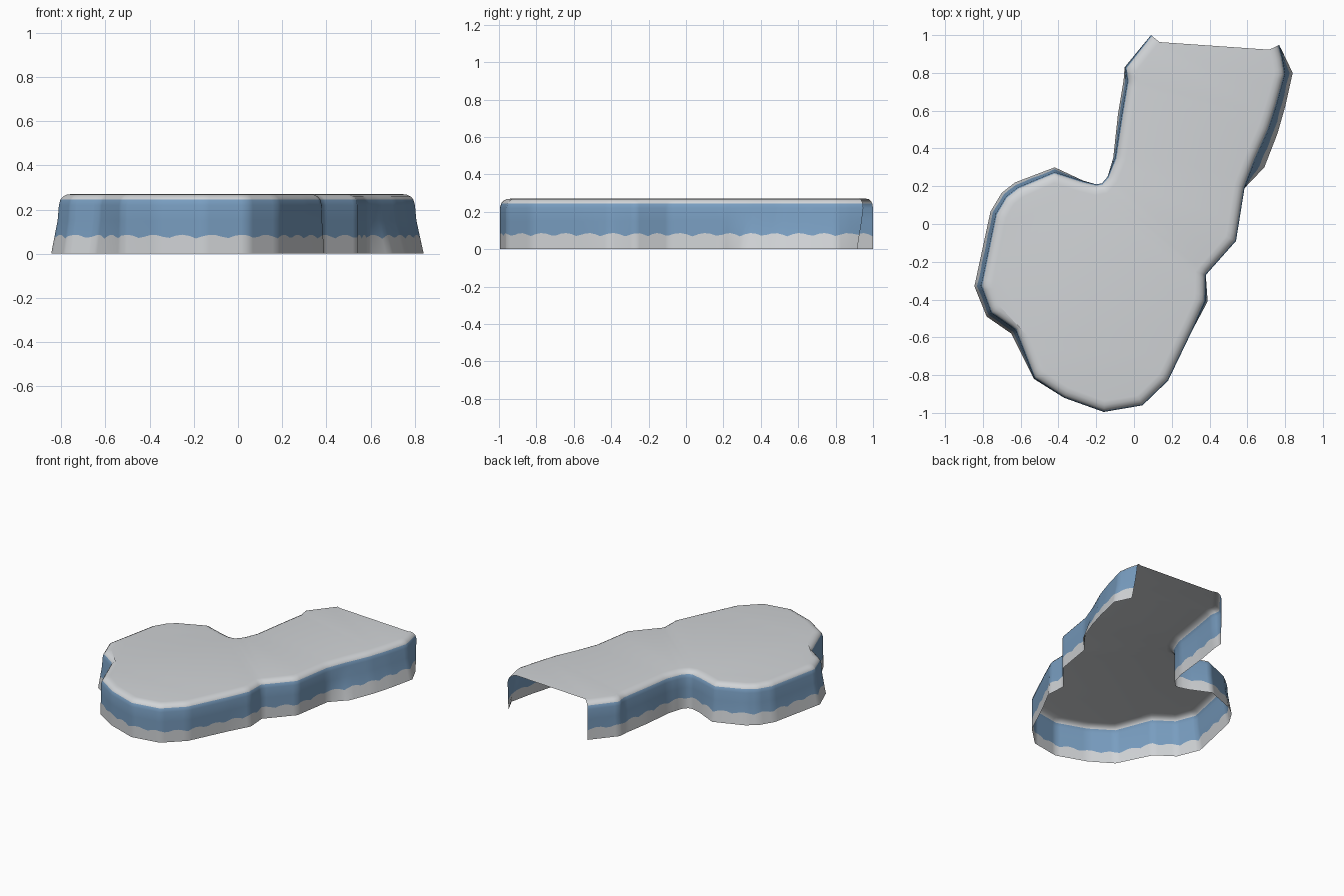
import bpy, bmesh, math
from mathutils import Vector

if "Cube" in bpy.data.objects:
    bpy.data.objects.remove(bpy.data.objects["Cube"])

def material(name, rgb):
    m = bpy.data.materials.new(name)
    m.diffuse_color = (*rgb, 1)
    m.use_nodes = True
    m.node_tree.nodes["Principled BSDF"].inputs["Base Color"].default_value = m.diffuse_color
    return m

GREY = material("pale grey", (0.64, 0.66, 0.68))
BLUE = material("mid blue", (0.19, 0.34, 0.53))

# Ground outline from the open back end, around the front, to the open end again:
# x, y, inward lean of the wall
OUTLINE = [
    (0.09, 1.0, 0), (-0.05, 0.83, 0.005), (-0.055, 0.76, 0.02), (-0.085, 0.58, 0.02),
    (-0.11, 0.35, 0.01), (-0.14, 0.25, 0), (-0.17, 0.215, 0), (-0.20, 0.21, 0),
    (-0.27, 0.23, 0.003), (-0.42, 0.30, 0.025), (-0.63, 0.22, 0.03), (-0.70, 0.165, 0.03),
    (-0.76, 0.065, 0.03), (-0.845, -0.33, 0.035), (-0.78, -0.49, 0.03),
    (-0.65, -0.58, 0.03), (-0.53, -0.82, 0.004), (-0.37, -0.92, 0), (-0.16, -0.995, 0),
    (0.045, -0.96, 0), (0.18, -0.83, 0), (0.31, -0.56, 0), (0.39, -0.41, 0.012),
    (0.38, -0.27, 0), (0.54, -0.09, 0), (0.585, 0.19, 0), (0.69, 0.30, 0.06),
    (0.76, 0.48, 0.05), (0.80, 0.62, 0.045), (0.84, 0.80, 0.04), (0.785, 0.915, 0.005),
]

# Inward direction at each outline point
pts = [Vector(p[:2]) for p in OUTLINE]
normals = []
for i in range(len(pts)):
    n = Vector((0, 0))
    for a, b in ((i - 1, i), (i, i + 1)):
        if a >= 0 and b < len(pts):
            t = (pts[b] - pts[a]).normalized()
            n += Vector((-t.y, t.x))
    normals.append(n.normalized())

# Finer samples along the outline: position, inward direction, lean, distance
samples, dist = [], 0
for i in range(len(pts) - 1):
    length = (pts[i + 1] - pts[i]).length
    steps = max(1, round(length / 0.03))
    for k in range(steps):
        f = k / steps
        samples.append((pts[i].lerp(pts[i + 1], f), normals[i].lerp(normals[i + 1], f),
                        OUTLINE[i][2] * (1 - f) + OUTLINE[i + 1][2] * f, dist + f * length))
    dist += length
samples.append((pts[-1], normals[-1], OUTLINE[-1][2], dist))

# Wall rings: height, inset, colour of the strip above; the first border is scalloped
RINGS = [(0, 0, 0), (None, 0, 1), (0.15, 0, 1), (0.22, 0, 1), (0.245, 0.007, 0),
         (0.258, 0.018, 0), (0.267, 0.036, 0), (0.27, 0.058, 0)]

bm = bmesh.new()
rows = []
for height, inset, _ in RINGS:
    row = []
    for j, (p, n, lean, s) in enumerate(samples):
        z = height if height is not None else 0.068 + 0.018 * abs(math.sin(math.pi * s / 0.14))
        q = p + n * (lean * min(1, z / 0.18) + inset)
        if j == len(samples) - 1:  # slanted right end of the wall
            q += Vector((-0.012, 0.035)) * min(1, z / 0.2)
        row.append(bm.verts.new((q.x, q.y, z)))
    rows.append(row)
for (_, _, colour), low, high in zip(RINGS, rows, rows[1:]):
    for j in range(len(low) - 1):
        f = bm.faces.new((low[j], low[j + 1], high[j + 1], high[j]))
        f.material_index = colour
# Top surface; underside and back end stay open
top = bm.faces.new(rows[-1])
bmesh.ops.triangulate(bm, faces=[top])
for f in bm.faces:
    f.smooth = True

mesh = bpy.data.meshes.new("curved_slab_shell")
bm.to_mesh(mesh)
bm.free()
mesh.materials.append(GREY)
mesh.materials.append(BLUE)
shell = bpy.data.objects.new("curved_slab_shell", mesh)
bpy.context.collection.objects.link(shell)
bpy.context.view_layer.objects.active = shell
shell.select_set(True)
bpy.ops.object.shade_smooth_by_angle(angle=math.radians(50))
